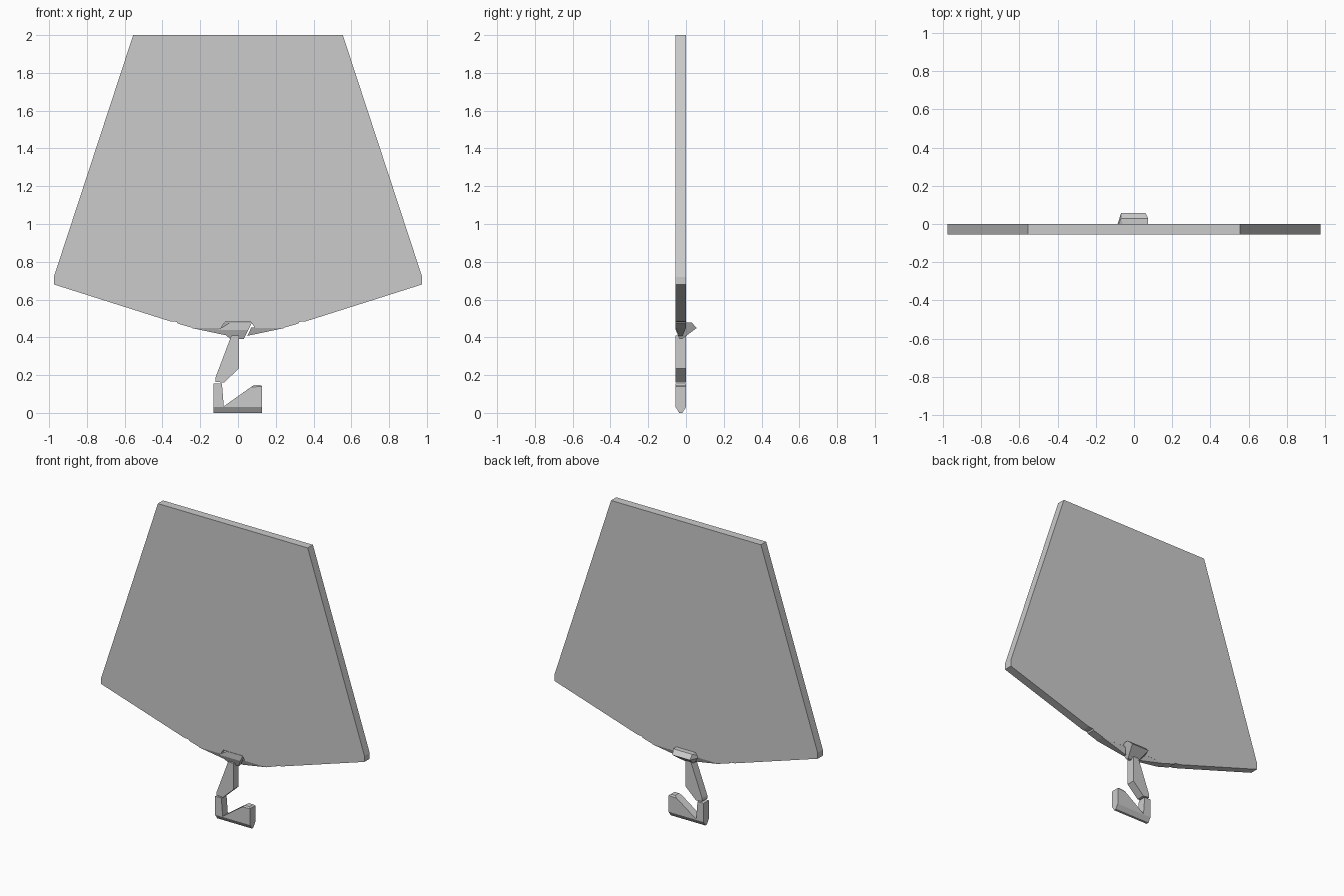
import bpy, bmesh

if "Cube" in bpy.data.objects:
    bpy.data.objects.remove(bpy.data.objects["Cube"])

FRONT, BACK, MID = -0.055, 0.0, -0.0275


def finish(name, bm):
    bmesh.ops.recalc_face_normals(bm, faces=bm.faces[:])
    me = bpy.data.meshes.new(name)
    bm.to_mesh(me)
    bm.free()
    ob = bpy.data.objects.new(name, me)
    bpy.context.collection.objects.link(ob)
    return ob


def plate(name, outline, y0=FRONT, y1=BACK):
    bm = bmesh.new()
    face = bm.faces.new([bm.verts.new((x, y0, z)) for x, z in outline])
    new = bmesh.ops.extrude_face_region(bm, geom=[face])["geom"]
    verts = [v for v in new if isinstance(v, bmesh.types.BMVert)]
    bmesh.ops.translate(bm, vec=(0, y1 - y0, 0), verts=verts)
    return finish(name, bm)


def hull(name, sections):
    # each point is (x, z, half thickness about the mid plane)
    bm = bmesh.new()
    for x, z, h in sections:
        for s in (-1, 1):
            bm.verts.new((x, MID + s * h, z))
    out = bmesh.ops.convex_hull(bm, input=bm.verts[:])
    junk = {g for g in out["geom_interior"] + out["geom_unused"]
            if isinstance(g, bmesh.types.BMVert)}
    bmesh.ops.delete(bm, geom=list(junk), context="VERTS")
    bmesh.ops.dissolve_limit(bm, angle_limit=0.01, verts=bm.verts[:], edges=bm.edges[:])
    return finish(name, bm)


# Broad fan panel with a notch for the collar
right = [(0.07, 0.48), (0.09, 0.45), (0.24, 0.45), (0.32, 0.473), (0.325, 0.482),
         (0.36, 0.485), (0.975, 0.68), (0.975, 0.72), (0.555, 2.0)]
plate("panel", right + [(-x, z) for x, z in reversed(right)])

# Tapered ribs under the panel
T = 0.0275
for side, s in (("left", -1), ("right", 1)):
    hull(side + "_rib", [(s * 0.25, 0.45, T), (s * 0.07, 0.452, T),
                         (s * 0.10, 0.42, 0.012), (s * 0.05, 0.408, 0.01)])

# Collar joining panel and handle, projecting at the back
bm = bmesh.new()
profile = [(FRONT, 0.478), (0.03, 0.478), (0.057, 0.45), (-0.02, 0.392),
           (-0.035, 0.392), (FRONT, 0.44)]
for y, z in profile:
    t = (0.48 - z) / 0.09
    left = -0.04 - 0.07 * min(t * 2, 1) if y < -0.03 else -0.068
    if z < 0.40:
        left = -0.04
    for x in (left, 0.075 - 0.045 * t):
        bm.verts.new((x, y, z))
bmesh.ops.convex_hull(bm, input=bm.verts[:])
finish("collar", bm)

# Slanted handle
plate("handle", [(-0.035, 0.41), (0.005, 0.41), (0.005, 0.235),
                 (-0.075, 0.16), (-0.12, 0.165), (-0.12, 0.185)])

# Hook: post, bevelled foot and upturned tip
hull("hook_post", [(-0.13, 0.155, T), (-0.085, 0.155, T), (-0.13, 0.03, T),
                   (-0.075, 0.03, T), (-0.13, 0, 0.008), (-0.085, 0, 0.008)])
hull("hook_foot", [(-0.13, 0.03, T), (0.128, 0.03, T),
                   (-0.13, 0, 0.008), (0.128, 0, 0.008)])
hull("hook_tip", [(-0.075, 0.035, T), (-0.075, 0.03, T), (0.128, 0.03, T),
                  (0.128, 0.14, T), (0.118, 0.148, 0.02), (0.085, 0.148, 0.02),
                  (0.07, 0.137, T)])
